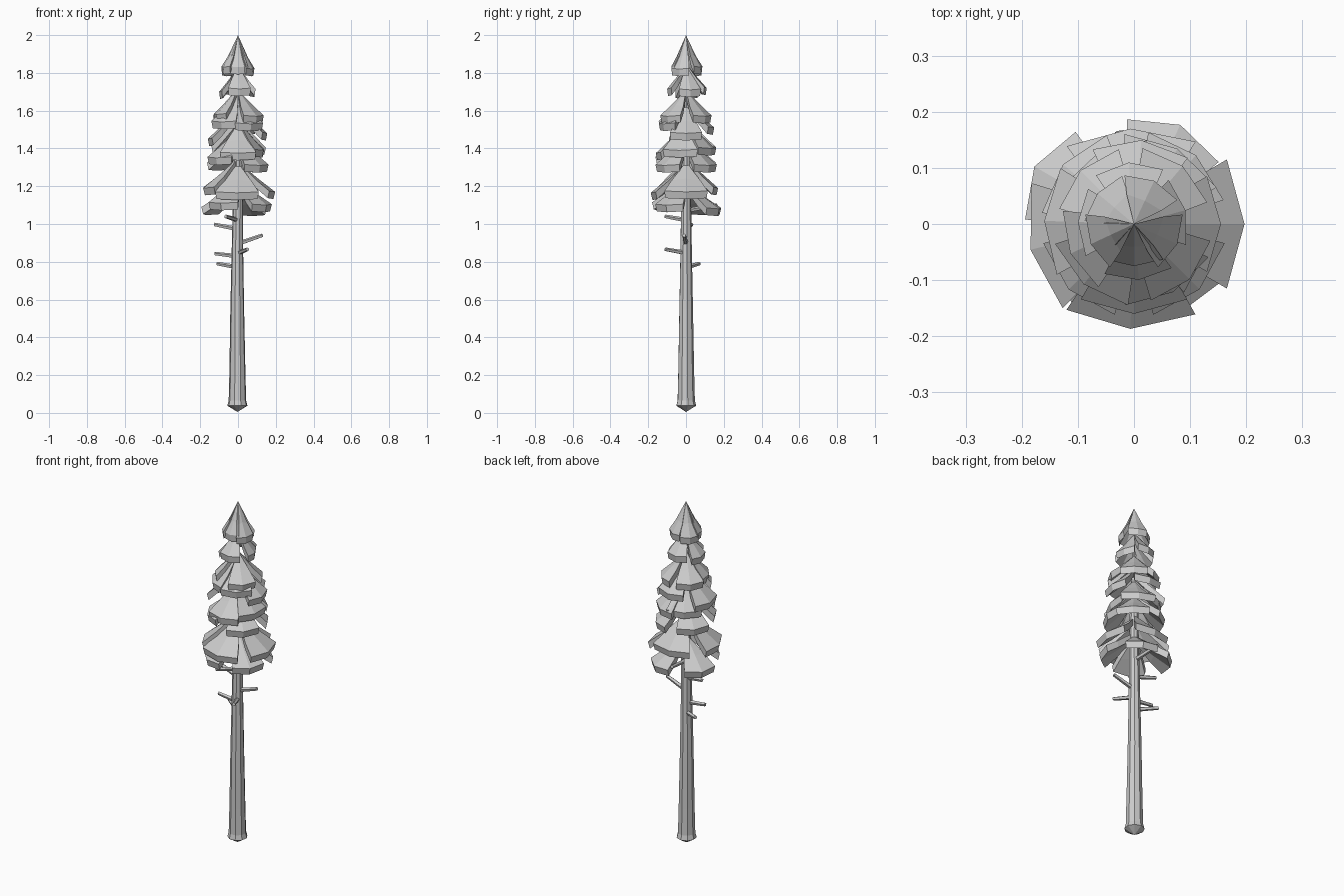
import bpy, bmesh, math
from mathutils import Vector

if "Cube" in bpy.data.objects:
    bpy.data.objects.remove(bpy.data.objects["Cube"])


def finish(name, bm):
    bmesh.ops.recalc_face_normals(bm, faces=bm.faces)
    me = bpy.data.meshes.new(name)
    bm.to_mesh(me)
    bm.free()
    ob = bpy.data.objects.new(name, me)
    bpy.context.collection.objects.link(ob)
    return ob


def lathe(name, profile, n, twist=0.0):
    bm = bmesh.new()
    rings = []
    for x, r, z in profile:
        if r == 0:
            rings.append([bm.verts.new((x, 0, z))])
            continue
        angles = [twist + 2 * math.pi * i / n for i in range(n)]
        rings.append([bm.verts.new((x + r * math.cos(a), r * math.sin(a), z)) for a in angles])
    for a, b in zip(rings, rings[1:]):
        for i in range(n):
            j = (i + 1) % n
            if len(a) == 1:
                bm.faces.new((a[0], b[i], b[j]))
            elif len(b) == 1:
                bm.faces.new((a[i], a[j], b[0]))
            else:
                bm.faces.new((a[i], a[j], b[j], b[i]))
    return finish(name, bm)


def bough(name, deg, r, z_rim, half, rise, mid=0.42):
    """Drooping thick fan: apex at the trunk, ridge down the middle."""
    bm = bmesh.new()
    a = math.radians(deg)
    d = Vector((math.cos(a), math.sin(a), 0))
    s = Vector((-d.y, d.x, 0))
    # (outward, sideways, height) of the upper surface
    plan = [(0.0, 0.0, z_rim + rise),
            (0.50 * r, -0.66 * half, z_rim + (mid - 0.04) * rise),
            (0.84 * r, -half, z_rim + 0.005),
            (r, 0.0, z_rim),
            (0.84 * r, half, z_rim + 0.005),
            (0.50 * r, 0.66 * half, z_rim + (mid - 0.04) * rise),
            (0.54 * r, 0.0, z_rim + (mid + 0.02) * rise)]
    top = [bm.verts.new(d * o + s * w + Vector((0, 0, z))) for o, w, z in plan]
    low = [bm.verts.new(d * o * 0.95 + s * w * 0.95 + Vector((0, 0, z - 0.038)))
           for o, w, z in plan]
    for f in ((0, 1, 6), (0, 6, 5), (1, 2, 3, 6), (6, 3, 4, 5)):
        bm.faces.new([top[i] for i in f])
        bm.faces.new([low[i] for i in reversed(f)])
    for i in range(6):
        j = (i + 1) % 6
        bm.faces.new((top[j], top[i], low[i], low[j]))
    return finish(name, bm)


def twig(name, tip, rise):
    tip = Vector(tip)
    base = Vector((0, 0, tip.z - rise))
    axis = tip - base
    bm = bmesh.new()
    bmesh.ops.create_cone(bm, cap_ends=True, segments=5, radius1=0.013,
                          radius2=0.010, depth=axis.length)
    ob = finish(name, bm)
    ob.location = (base + tip) / 2
    ob.rotation_euler = axis.to_track_quat('Z', 'Y').to_euler()


# Trunk with flared, pointed foot
lathe("trunk", [(-0.003, 0, 0.005), (-0.003, 0.054, 0.038), (-0.003, 0.047, 0.065),
                (-0.003, 0.043, 0.22), (-0.004, 0.037, 0.55), (-0.003, 0.031, 0.85),
                (0, 0.027, 1.15), (0, 0.02, 1.5), (0, 0, 1.85)], 9, 0.2)

# Bare twigs below the crown
for i, (tip, rise) in enumerate([((-0.125, 0.03, 0.997), 0.025), ((-0.125, 0.0, 0.843), 0.015),
                                 ((-0.11, 0.07, 0.79), 0.02), ((-0.065, -0.11, 1.04), 0.02),
                                 ((0.13, -0.01, 0.94), 0.045), ((0.05, -0.11, 0.866), 0.02),
                                 ((-0.025, 0.165, 1.1), 0.03)]):
    twig(f"twig_{i + 1}", tip, rise)

# Crown tiers: (angle, reach, rim height) per bough, after half width and rise
tiers = [
    (0.090, 0.14, [(-35, 0.185, 1.10), (65, 0.195, 1.08), (150, 0.205, 1.085), (-120, 0.185, 1.11)]),
    (0.115, 0.16, [(-92, 0.187, 1.165), (0, 0.197, 1.17), (92, 0.17, 1.19), (-166, 0.19, 1.19)]),
    (0.090, 0.15, [(-45, 0.165, 1.31), (48, 0.165, 1.31), (140, 0.165, 1.32), (-135, 0.165, 1.35)]),
    (0.095, 0.16, [(-90, 0.16, 1.375), (-15, 0.14, 1.39), (60, 0.155, 1.40),
                   (120, 0.14, 1.41), (178, 0.16, 1.45)]),
    (0.085, 0.15, [(0, 0.155, 1.48), (85, 0.15, 1.51), (-130, 0.14, 1.54), (-60, 0.14, 1.53)]),
    (0.075, 0.14, [(-45, 0.14, 1.57), (50, 0.135, 1.57), (135, 0.135, 1.57), (-155, 0.125, 1.58)]),
    (0.060, 0.13, [(-85, 0.10, 1.715), (15, 0.095, 1.71), (95, 0.11, 1.72), (178, 0.10, 1.70)]),
]
for t, (half, rise, boughs) in enumerate(tiers):
    for i, (deg, r, z) in enumerate(boughs):
        bough(f"tier_{t + 1}_bough_{i + 1}", deg, r, z, half, rise)

# Pointed treetop of steep overlapping boughs
for i, (deg, r, z) in enumerate([(-155, 0.085, 1.83), (-25, 0.085, 1.82),
                                 (65, 0.085, 1.83), (140, 0.085, 1.82), (-90, 0.075, 1.83)]):
    bough(f"treetop_bough_{i + 1}", deg, r, z, 0.052, 2.0 - z, 0.38)
